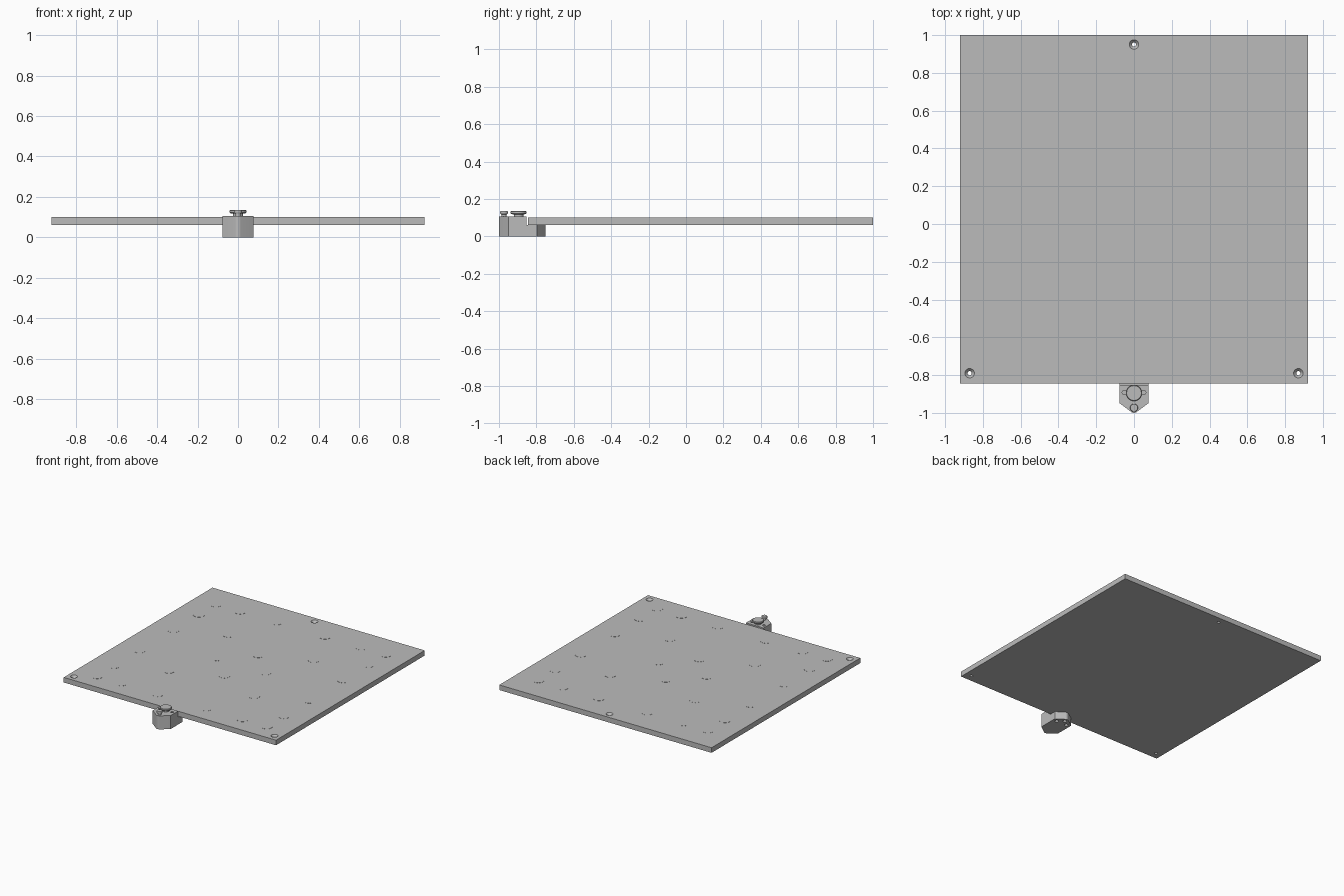
import bpy, bmesh, math

cube = bpy.data.objects.get("Cube")
if cube:
    bpy.data.objects.remove(cube, do_unlink=True)

grey = bpy.data.materials.new("plain grey")
grey.use_nodes = True
GREY = (0.5, 0.5, 0.5, 1)
grey.diffuse_color = GREY
grey.node_tree.nodes["Principled BSDF"].inputs["Base Color"].default_value = GREY


def add_object(name, bm):
    bmesh.ops.recalc_face_normals(bm, faces=bm.faces)
    mesh = bpy.data.meshes.new(name)
    bm.to_mesh(mesh)
    bm.free()
    mesh.materials.append(grey)
    ob = bpy.data.objects.new(name, mesh)
    bpy.context.scene.collection.objects.link(ob)
    return ob


def prism(bm, outline, z0, z1):
    """Extrude a flat outline between two heights."""
    face = bm.faces.new([bm.verts.new((x, y, z0)) for x, y in outline])
    new = bmesh.ops.extrude_face_region(bm, geom=[face])["geom"]
    for v in new:
        if isinstance(v, bmesh.types.BMVert):
            v.co.z = z1


def lathe(bm, x, y, profile, sides=32):
    """Stack rings of (radius, height) into a closed turned solid."""
    rings = []
    for r, z in profile:
        rings.append([bm.verts.new((x + r * math.cos(math.tau * i / sides),
                                    y + r * math.sin(math.tau * i / sides), z))
                      for i in range(sides)])
    for a, b in zip(rings, rings[1:]):
        for i in range(sides):
            j = (i + 1) % sides
            bm.faces.new((a[i], a[j], b[j], b[i]))
    bm.faces.new(rings[0])
    bm.faces.new(rings[-1])


def cut(ob, name, bm):
    cutter = add_object(name, bm)
    cutter.hide_render = True
    cutter.hide_viewport = True
    mod = ob.modifiers.new(name, "BOOLEAN")
    mod.object = cutter
    mod.operation = "DIFFERENCE"
    mod.solver = "EXACT"


def smooth(ob):
    bpy.ops.object.select_all(action="DESELECT")
    ob.select_set(True)
    bpy.context.view_layer.objects.active = ob
    bpy.ops.object.shade_smooth_by_angle(angle=math.radians(25))


BOTTOM, TOP = 0.06, 0.1
HALF, FRONT, BACK = 0.922, -0.845, 1.0

# Flat bed plate with three countersunk screw holes
bm = bmesh.new()
prism(bm, [(-HALF, FRONT), (HALF, FRONT), (HALF, BACK), (-HALF, BACK)], BOTTOM, TOP)
plate = add_object("bed_plate", bm)
bm = bmesh.new()
for x, y in [(0, 0.95), (-0.87, -0.79), (0.87, -0.79)]:
    lathe(bm, x, y, [(0.011, 0.04), (0.011, 0.084), (0.025, TOP), (0.025, 0.12)])
cut(plate, "screw_hole_cutter", bm)

# Round inserts, mirrored about the plate's centre lines
MID = 0.042
places = {(0, MID + 0.21), (0, MID - 0.21), (0.21, MID), (-0.21, MID)}
for sx in (-1, 1):
    for sy in (-1, 1):
        for x, d in [(0.737, 0.737), (0.526, 0.737), (0.21, 0.737),
                     (0.737, 0.526), (0.737, 0.21), (0.37, 0.37)]:
            places.add((sx * x, MID + sy * d))
bm = bmesh.new()
for x, y in sorted(places):
    lathe(bm, x, y, [(0.041, TOP - 0.004), (0.041, TOP + 0.001)])
smooth(add_object("round_inserts", bm))


# Clamp block: pointed at both ends with rounded tips, stepped under the plate
W, R = 0.077, 0.024


def tip(end, direction):
    """Rounded point running from the +x side to the -x side."""
    cy = end - direction * R
    angles = [math.radians(55 + 70 * i / 8) for i in range(9)]
    return [(R * math.cos(a), cy + direction * R * math.sin(a)) for a in angles]


front = tip(-1.0, -1)
body = front[::-1] + [(W, -0.948), (W, -0.853), (-W, -0.853), (-W, -0.948)]
foot = [(W, -0.853), (W, -0.797)] + tip(-0.75, 1) + [(-W, -0.797), (-W, -0.853)]
bm = bmesh.new()
prism(bm, body, 0, 0.106)
block = add_object("clamp_block", bm)
bm = bmesh.new()
prism(bm, foot, 0, BOTTOM - 0.0005)
clamp_foot = add_object("clamp_foot", bm)

# Bolt holes under the foot and small sockets beside the knob
bm = bmesh.new()
for x, y in [(-0.045, -0.815), (0.045, -0.815), (0, -0.778)]:
    lathe(bm, x, y, [(0.014, -0.02), (0.014, 0.035)], 24)
cut(clamp_foot, "bolt_hole_cutter", bm)
bm = bmesh.new()
for x in (-0.052, 0.052):
    lathe(bm, x, -0.892, [(0.011, 0.08), (0.011, 0.12)], 20)
cut(block, "socket_cutter", bm)
for ob in (block, clamp_foot, plate):
    smooth(ob)

# Turned knobs with a narrow neck
for name, y, r in [("large_knob", -0.895, 0.042), ("small_knob", -0.973, 0.021)]:
    bm = bmesh.new()
    lathe(bm, 0, y, [(r * 0.6, 0.1), (r * 0.6, 0.117), (r * 0.9, 0.119),
                     (r, 0.123), (r, 0.132), (r * 0.93, 0.135)])
    smooth(add_object(name, bm))
